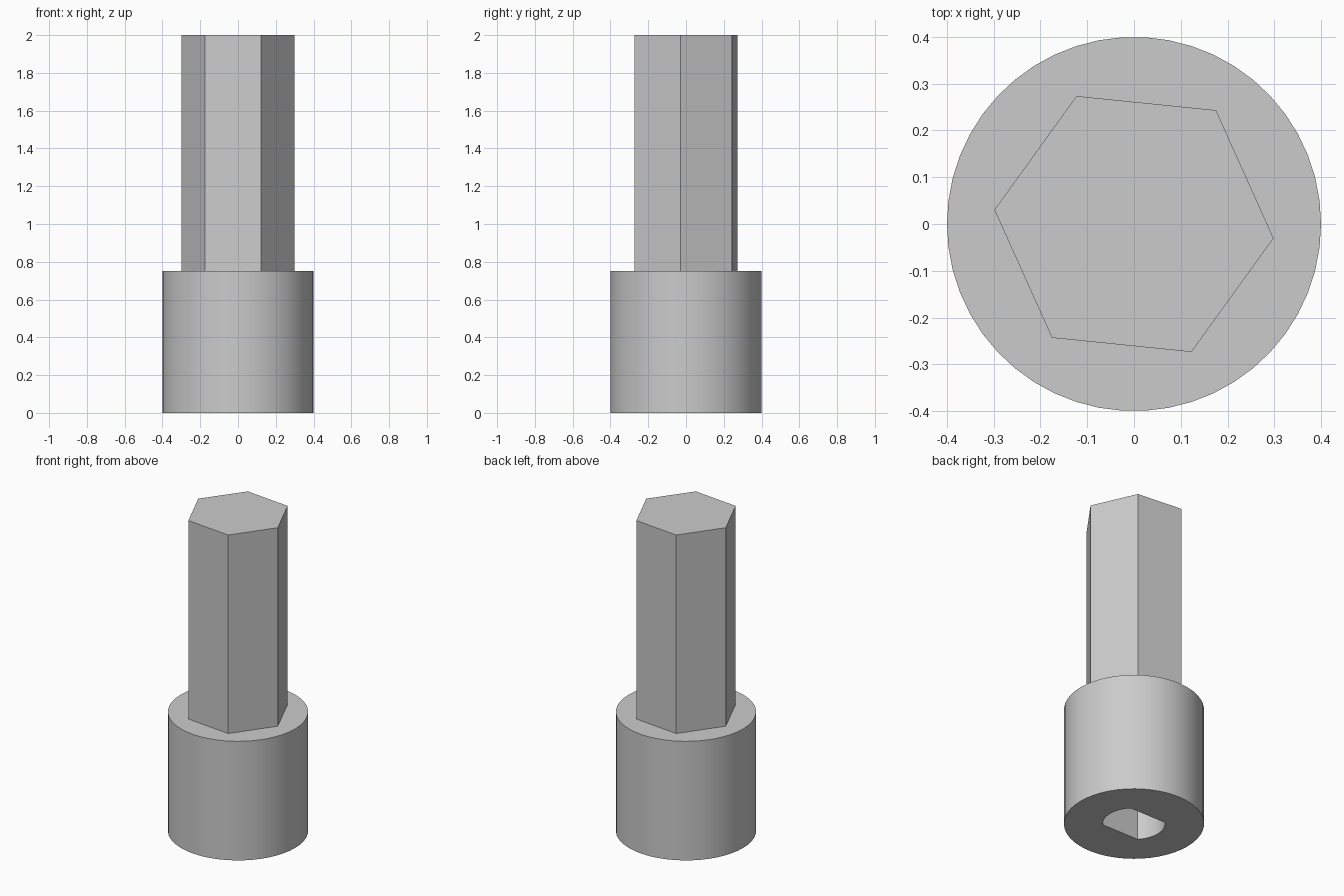
import bpy
import bmesh
from math import sin, cos, asin, pi, tau, radians

cube = bpy.data.objects.get("Cube")
if cube:
    bpy.data.objects.remove(cube, do_unlink=True)

grey = bpy.data.materials.new("plain grey")
grey.use_nodes = True
colour = (0.6, 0.6, 0.6, 1)
grey.diffuse_color = colour
grey.node_tree.nodes["Principled BSDF"].inputs["Base Color"].default_value = colour


def arc(radius, start, end, count):
    """Evenly spaced points from start towards end, leaving out the end."""
    step = (end - start) / count
    return [(radius * cos(start + i * step), radius * sin(start + i * step))
            for i in range(count)]


def prism(name, outline, bottom, top):
    """Extrude a closed outline upwards."""
    bm = bmesh.new()
    base = bm.faces.new([bm.verts.new((x, y, bottom)) for x, y in outline])
    raised = bmesh.ops.extrude_face_region(bm, geom=[base], use_keep_orig=True)
    verts = [v for v in raised["geom"] if isinstance(v, bmesh.types.BMVert)]
    bmesh.ops.translate(bm, vec=(0, 0, top - bottom), verts=verts)
    bmesh.ops.recalc_face_normals(bm, faces=bm.faces)
    mesh = bpy.data.meshes.new(name)
    bm.to_mesh(mesh)
    bm.free()
    mesh.materials.append(grey)
    obj = bpy.data.objects.new(name, mesh)
    bpy.context.collection.objects.link(obj)
    return obj


# Round collar and the slightly turned hexagonal shank
collar = prism("collar", arc(0.4, 0, tau, 50), 0, 0.75)
turn = radians(-5.8)
shank = prism("hex_shank", arc(0.3, turn, turn + tau, 6), 0.72, 2)

# Socket in the underside: round with two flats facing front and back
socket_radius, flat_distance = 0.178, 0.123
corner = asin(flat_distance / socket_radius)
outline = []
for middle in (0, pi):
    outline += arc(socket_radius, middle - corner, middle + corner, 12)
    outline.append((socket_radius * cos(middle + corner),
                    socket_radius * sin(middle + corner)))
cutter = prism("socket_cutter", outline, -0.1, 0.6)
cutter.hide_render = True

cut = collar.modifiers.new("socket", 'BOOLEAN')
cut.operation = 'DIFFERENCE'
cut.solver = 'EXACT'
cut.object = cutter

# Bake the cut and shade the round walls smoothly
bpy.ops.object.select_all(action='DESELECT')
collar.select_set(True)
bpy.context.view_layer.objects.active = collar
bpy.ops.object.modifier_apply(modifier=cut.name)
bpy.data.objects.remove(cutter, do_unlink=True)
bpy.ops.object.shade_smooth_by_angle(angle=radians(30))
